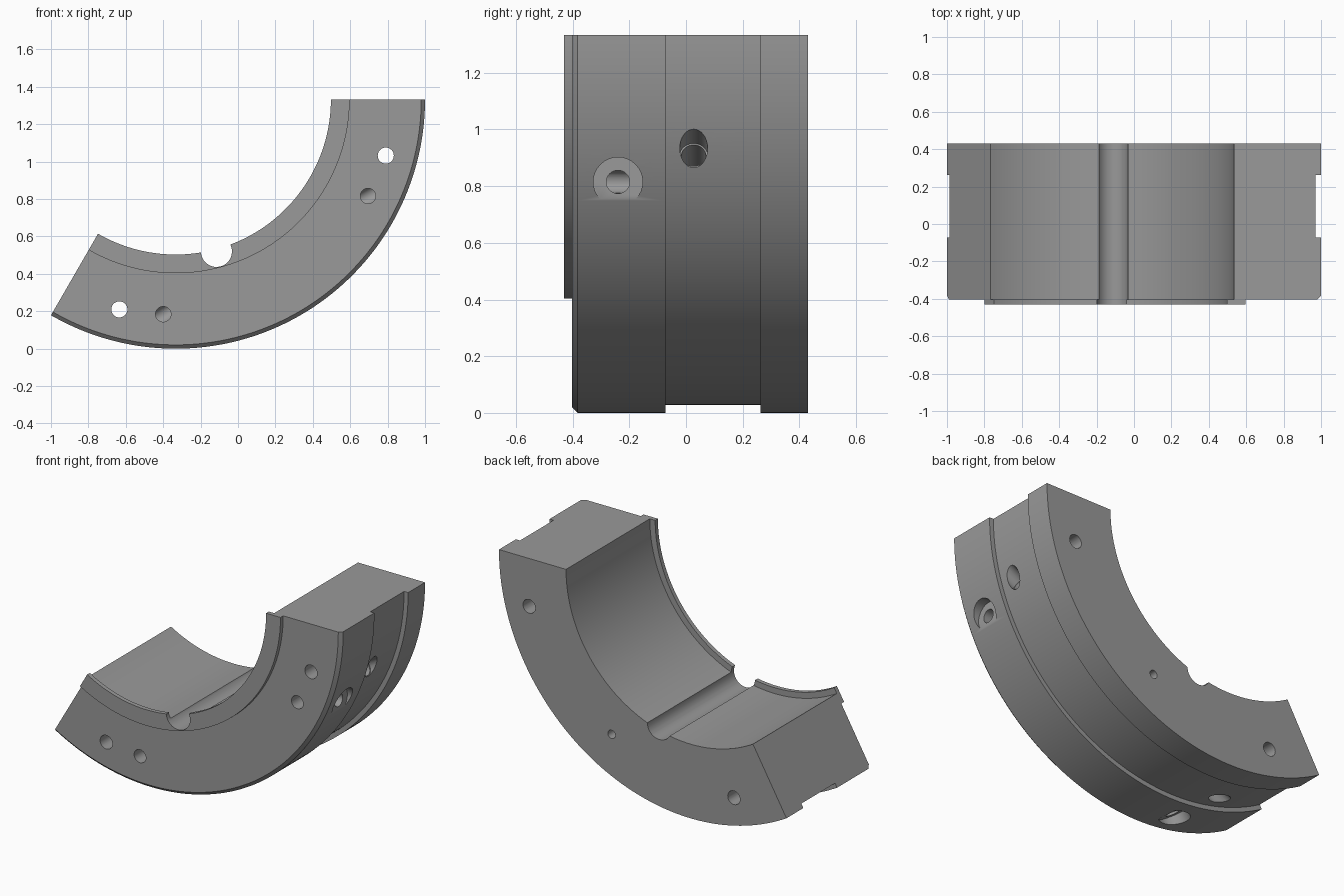
import bpy, bmesh
from math import cos, sin, radians
from mathutils import Vector

if "Cube" in bpy.data.objects:
    bpy.data.objects.remove(bpy.data.objects["Cube"])

CX, CZ, R = -0.3333, 1.3333, 1.3333   # arc centre and outer radius
FRONT, BACK = -0.43, 0.43


def polar(r, deg, y=0.0):
    a = radians(deg)
    return Vector((CX + r * cos(a), y, CZ + r * sin(a)))


def mirrored(p):
    """Reflect a point across the arc's middle line at -60 degrees."""
    d = polar(1, -60) - Vector((CX, 0, CZ))
    v = p - Vector((CX, p.y, CZ))
    w = 2 * v.dot(d) * d - v
    return Vector((CX + w.x, p.y, CZ + w.z))


# segment body: cross-section (radius, y) swept through 120 degrees
profile = [(0.83, FRONT), (0.93, FRONT), (0.93, -0.403), (1.313, -0.403),
           (R, -0.383), (R, -0.073), (1.305, -0.073), (1.305, 0.262),
           (R, 0.262), (R, BACK), (0.867, BACK), (0.867, -0.403), (0.83, -0.403)]
bm = bmesh.new()
STEPS = 120
rings = [[bm.verts.new(polar(r, -120 * i / STEPS, y)) for r, y in profile]
         for i in range(STEPS + 1)]
n = len(profile)
for a, b in zip(rings, rings[1:]):
    for k in range(n):
        bm.faces.new((a[k], a[(k + 1) % n], b[(k + 1) % n], b[k]))
bm.faces.new(rings[0])
bm.faces.new(rings[-1][::-1])
bmesh.ops.recalc_face_normals(bm, faces=bm.faces)
mesh = bpy.data.meshes.new("ring_segment")
bm.to_mesh(mesh)
bm.free()
body = bpy.data.objects.new("ring_segment", mesh)
bpy.context.collection.objects.link(body)

# dark grey metal
metal = bpy.data.materials.new("dark_grey")
metal.diffuse_color = (0.32, 0.32, 0.32, 1)
metal.use_nodes = True
metal.node_tree.nodes["Principled BSDF"].inputs["Base Color"].default_value = metal.diffuse_color
mesh.materials.append(metal)


def drill(a, b, radius, sides=32):
    """Cut a round hole from point a to point b."""
    axis = b - a
    bpy.ops.mesh.primitive_cylinder_add(vertices=sides, radius=radius,
                                        depth=axis.length, location=(a + b) / 2)
    cutter = bpy.context.object
    cutter.name = "hole_cutter"
    cutter.hide_render = True
    cutter.data.materials.append(metal)
    cutter.rotation_mode = 'QUATERNION'
    cutter.rotation_quaternion = axis.to_track_quat('Z', 'Y')
    bpy.context.view_layer.update()
    bpy.context.view_layer.objects.active = body
    mod = body.modifiers.new("hole", 'BOOLEAN')
    mod.operation = 'DIFFERENCE'
    mod.solver = 'EXACT'
    mod.object = cutter
    bpy.ops.object.modifier_apply(modifier=mod.name)
    bpy.data.objects.remove(cutter, do_unlink=True)


def drill_pair(a, b, radius):
    drill(a, b, radius)
    drill(mirrored(a), mirrored(b), radius)


# round channel along the bore
drill(polar(0.842, -75, -0.6), polar(0.842, -75, 0.6), 0.083, 48)

# through holes and blind front ports
drill_pair(polar(1.163, -15, -0.6), polar(1.163, -15, 0.6), 0.043)
drill_pair(polar(1.151, -26.7, -0.6), polar(1.151, -26.7, 0.027), 0.041)

# small blind hole in the middle of the back
drill(polar(1.1, -60, 0.6), polar(1.1, -60, 0.25), 0.026)

# counterbored ports on the outer face
port = Vector((0.868, -0.24, 0.815))
drill_pair(port + Vector((0.3, 0, 0)), port, 0.087)
drill_pair(port + Vector((0.1, 0, 0)), Vector((0.695, -0.24, 0.815)), 0.041)

# slanted ports in the outer groove, meeting the front ports
slant = Vector((cos(radians(29)), 0, sin(radians(29))))
mouth = Vector((0.914, 0.027, 0.937))
drill_pair(mouth + slant * 0.25, mouth - slant * 0.06, 0.049)
drill_pair(mouth, mouth - slant * 0.33, 0.043)

# smooth curved faces, crisp edges
bpy.ops.object.select_all(action='DESELECT')
body.select_set(True)
bpy.context.view_layer.objects.active = body
bpy.ops.object.shade_smooth_by_angle(angle=radians(30))
